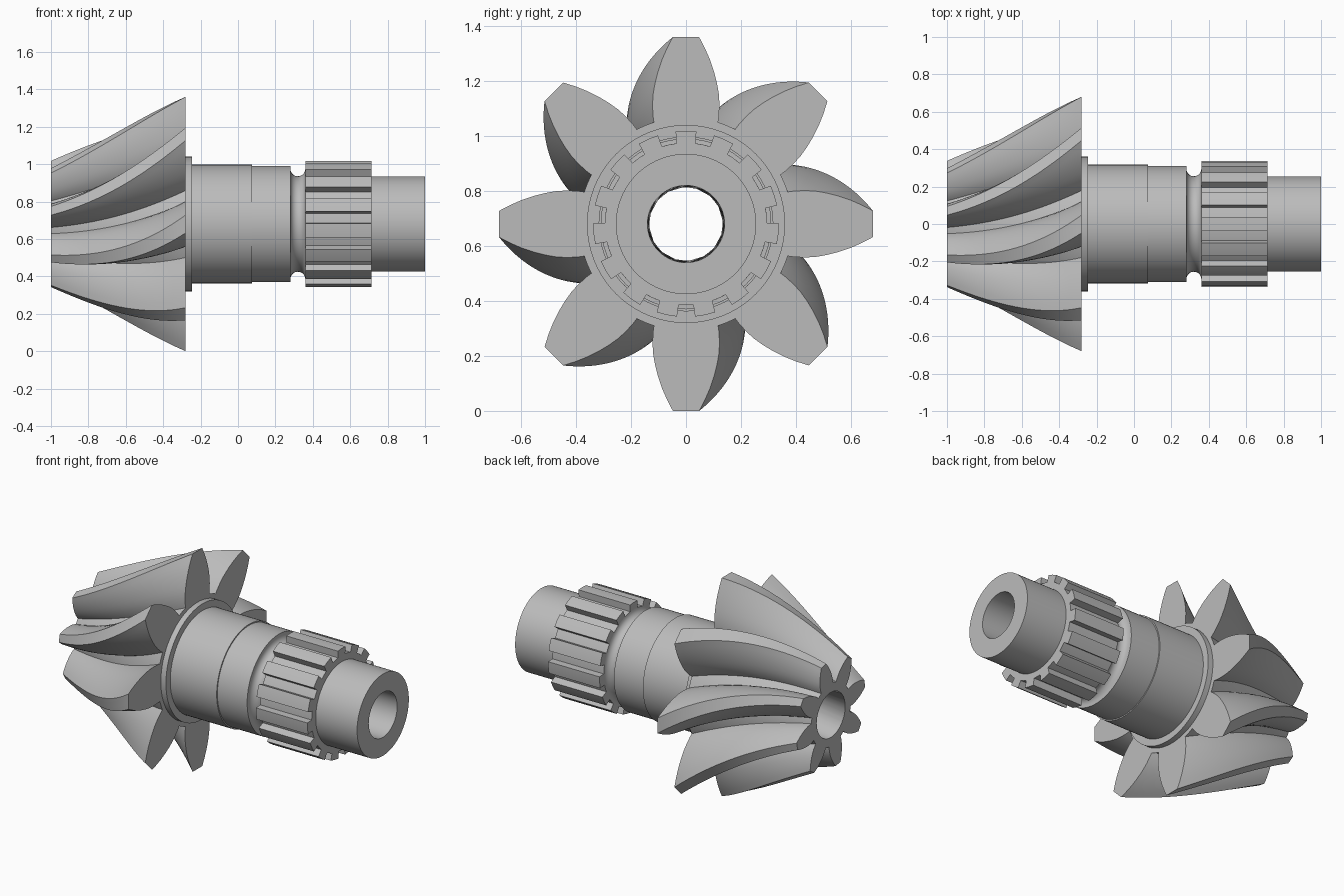
import bpy, bmesh, math
from mathutils import Vector

if "Cube" in bpy.data.objects:
    bpy.data.objects.remove(bpy.data.objects["Cube"])

CZ = 0.68           # height of the shaft axis
BORE = 0.14

steel = bpy.data.materials.new("steel grey")
steel.diffuse_color = (0.5, 0.5, 0.5, 1)
steel.use_nodes = True
steel.node_tree.nodes["Principled BSDF"].inputs["Base Color"].default_value = steel.diffuse_color


def pt(x, r, a):
    """Point at radius r, angle a (degrees from straight up, towards +y)."""
    a = math.radians(a)
    return Vector((x, r * math.sin(a), CZ + r * math.cos(a)))


def skin(name, rings, closed=False, angle=30):
    """Join rings of equal point count with quads."""
    bm = bmesh.new()
    vs = [[bm.verts.new(p) for p in ring] for ring in rings]
    n = len(rings[0])
    last = len(vs) if closed else len(vs) - 1
    for i in range(last):
        a, b = vs[i], vs[(i + 1) % len(vs)]
        for j in range(n):
            k = (j + 1) % n
            bm.faces.new((a[j], a[k], b[k], b[j]))
    bmesh.ops.recalc_face_normals(bm, faces=bm.faces)
    me = bpy.data.meshes.new(name)
    bm.to_mesh(me)
    bm.free()
    me.materials.append(steel)
    ob = bpy.data.objects.new(name, me)
    bpy.context.collection.objects.link(ob)
    bpy.ops.object.select_all(action='DESELECT')
    ob.select_set(True)
    bpy.context.view_layer.objects.active = ob
    bpy.ops.object.shade_smooth_by_angle(angle=math.radians(angle))
    return ob


# Spiral bevel gear: one tooth outline (angle, radius), repeated 8 times
half = [(17.5, 0.388), (17.0, 0.41), (15.7, 0.45), (14.2, 0.487), (12.5, 0.522),
        (10.6, 0.56), (8.4, 0.602), (6.2, 0.642), (4.0, 0.6815)]
tooth = half + [(-a, r) for a, r in reversed(half)] + [(-22.5, 0.388)]
outline = [(45 * k - a, r) for k in range(8) for a, r in tooth]

STEPS = 24
rings = []
for i in range(STEPS + 1):
    t = i / STEPS
    x = -0.28 - 0.72 * t
    scale = 1 - 0.5 * t                  # cone narrows towards the small end
    twist = 42 * t - 9 * t * t           # spiral of the teeth
    rings.append([pt(x, r * scale, a - twist) for a, r in outline])
end_twist = 33
rings.append([pt(-1, BORE, a - end_twist) for a, r in outline])
rings.append([pt(-0.28, BORE, a) for a, r in outline])
skin("bevel_gear", rings, closed=True)

# Stepped shaft: lathe profile (x, radius) with collar, relief groove and bore
profile = [(-0.28, BORE), (-0.28, 0.36), (-0.245, 0.36), (-0.245, 0.3175),
           (0.075, 0.3175), (0.075, 0.31), (0.28, 0.31)]
profile += [(0.32 - 0.04 * math.cos(math.pi * i / 10),
             0.295 - 0.04 * math.sin(math.pi * i / 10)) for i in range(11)]
profile += [(0.38, 0.255), (1.0, 0.255), (1.0, BORE)]
skin("shaft", [[pt(x, r, 360 * j / 96) for j in range(96)] for x, r in profile],
     closed=True)

# Splined ring: 15 straight teeth
TEETH, ROOT, TIP = 15, 0.295, 0.338
pitch = 360 / TEETH
bar = [(-6.8, ROOT), (-6.4, TIP), (0, TIP), (6.4, TIP), (6.8, ROOT), (pitch / 2, ROOT)]
ring = [(k * pitch + a, r) for k in range(TEETH) for a, r in bar]
skin("spline_teeth", [[pt(0.36, 0.25, a) for a, r in ring],
                      [pt(0.36, r, a) for a, r in ring],
                      [pt(0.715, r, a) for a, r in ring],
                      [pt(0.715, 0.25, a) for a, r in ring]])
